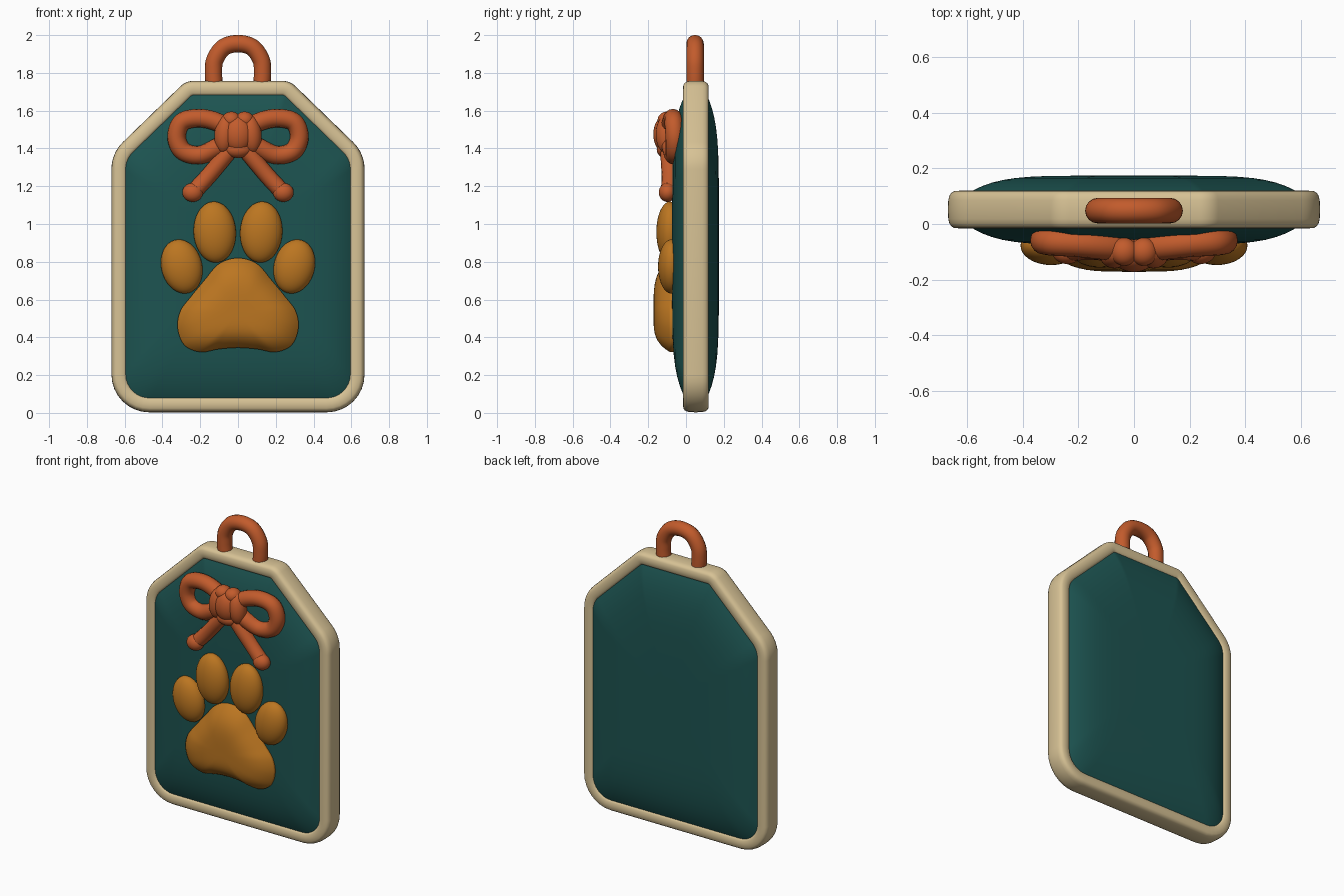
import bpy, bmesh, math
from mathutils import Vector

if "Cube" in bpy.data.objects:
    bpy.data.objects.remove(bpy.data.objects["Cube"])


def material(name, rgb):
    m = bpy.data.materials.new(name)
    m.diffuse_color = (*rgb, 1)
    m.use_nodes = True
    m.node_tree.nodes["Principled BSDF"].inputs["Base Color"].default_value = m.diffuse_color
    return m


TEAL = material("teal fabric", (0.012, 0.088, 0.082))
CREAM = material("cream piping", (0.68, 0.54, 0.30))
ORANGE = material("orange cord", (0.54, 0.105, 0.025))
GOLD = material("gold pads", (0.50, 0.18, 0.015))


def finish(name, bm, mat):
    bmesh.ops.recalc_face_normals(bm, faces=bm.faces)
    me = bpy.data.meshes.new(name)
    bm.to_mesh(me)
    bm.free()
    me.materials.append(mat)
    for p in me.polygons:
        p.use_smooth = True
    ob = bpy.data.objects.new(name, me)
    bpy.context.collection.objects.link(ob)
    return ob


def skin(name, rings, mat, close=False, caps=None):
    """Bridge equal-sized closed rings; caps gives an end point for each end."""
    bm = bmesh.new()
    vs = [[bm.verts.new(p) for p in r] for r in rings]
    n = len(vs[0])
    for k in range(len(vs) if close else len(vs) - 1):
        a, b = vs[k], vs[(k + 1) % len(vs)]
        for i in range(n):
            bm.faces.new((a[i], a[(i + 1) % n], b[(i + 1) % n], b[i]))
    if caps:
        for ring, c in zip((vs[0], vs[-1]), caps):
            cv = bm.verts.new(c)
            for i in range(n):
                bm.faces.new((ring[i], ring[(i + 1) % n], cv))
    return finish(name, bm, mat)


def catmull(pts, closed=False, steps=8):
    pts = [Vector(p) for p in pts]
    n, out = len(pts), []
    get = (lambda i: pts[i % n]) if closed else (lambda i: pts[max(0, min(n - 1, i))])
    for i in range(n if closed else n - 1):
        p0, p1, p2, p3 = (get(i + k) for k in (-1, 0, 1, 2))
        for s in range(steps):
            t = s / steps
            out.append(0.5 * (2 * p1 + (p2 - p0) * t + (2 * p0 - 5 * p1 + 4 * p2 - p3) * t * t
                              + (3 * p1 - p0 - 3 * p2 + p3) * t ** 3))
    return out if closed else out + [pts[-1]]


def tube(name, pts, r, mat, sides=16):
    """Round cord along a smooth path, lying roughly in the front plane."""
    path, rings = catmull(pts), []
    for i, p in enumerate(path):
        t = (path[min(i + 1, len(path) - 1)] - path[max(i - 1, 0)]).normalized()
        u = t.cross(Vector((0, 1, 0))).normalized()
        v = t.cross(u)
        rings.append([p + r * (math.cos(a) * u + math.sin(a) * v)
                      for a in (2 * math.pi * k / sides for k in range(sides))])
    return skin(name, rings, mat, caps=(path[0], path[-1]))


def ball(name, loc, size, mat, tilt=0):
    bm = bmesh.new()
    bmesh.ops.create_uvsphere(bm, u_segments=32, v_segments=20, radius=1)
    ob = finish(name, bm, mat)
    ob.location, ob.scale, ob.rotation_euler = loc, size, (0, tilt, 0)
    return ob


def fillet(corners, steps=8):
    """Closed outline from (x, z, radius) corners."""
    out, n = [], len(corners)
    for i, (x, z, r) in enumerate(corners):
        c = Vector((x, z))
        a = (Vector(corners[i - 1][:2]) - c).normalized()
        b = (Vector(corners[(i + 1) % n][:2]) - c).normalized()
        half = a.angle(b) / 2
        centre = c + (a + b).normalized() * (r / math.sin(half))
        d = r / math.tan(half)
        s, e = (c + a * d - centre).normalized(), (c + b * d - centre).normalized()
        for k in range(steps + 1):
            out.append(centre + s.slerp(e, k / steps).normalized() * r)
    return out


def offset(outline, d):
    """Move a clockwise outline inwards by d."""
    out, n = [], len(outline)
    for i, p in enumerate(outline):
        t = ((p - outline[i - 1]).normalized() + (outline[(i + 1) % n] - p).normalized()).normalized()
        out.append(p + Vector((t.y, -t.x)) * d)
    return out


def cushion(name, outline, centre, front, mid_f, mid_b, back, power, mat):
    """Closed pillow: domed front and back over one outline."""
    c = Vector(centre)
    ts = [math.sin(math.pi / 2 * k / 14) for k in range(1, 15)]
    prof = [(t, mid_f + (front - mid_f) * (1 - t ** power)) for t in ts]
    prof += [(t, mid_b + (back - mid_b) * (1 - t ** power)) for t in reversed(ts)]
    rings = [[(c.x + (p.x - c.x) * t, y, c.y + (p.y - c.y) * t) for p in outline] for t, y in prof]
    return skin(name, rings, mat, caps=((c.x, front, c.y), (c.x, back, c.y)))


# Tag outline, clockwise seen from the front
right = [(0.275, 1.758, 0.1), (0.67, 1.375, 0.2), (0.67, 0.003, 0.2)]
outline = fillet(right + [(-x, z, r) for x, z, r in reversed(right)])

# Padded body
cushion("padded_body", offset(outline, 0.065), (0, 0.88), -0.074, 0.0, 0.105, 0.174, 6, TEAL)

# Piping around the edge: rounded-rectangle section
section = []
for k in range(20):
    a = 2 * math.pi * k / 20
    c, s = math.cos(a), math.sin(a)
    section.append((0.043 + 0.043 * math.copysign(abs(c) ** 0.6, c),
                    0.052 + 0.068 * math.copysign(abs(s) ** 0.6, s)))
skin("edge_piping", [[(p.x, y, p.y) for p in offset(outline, d)] for d, y in section], CREAM, close=True)

# Hanging loop
half = [(-0.125, 1.72), (-0.13, 1.80), (-0.122, 1.87), (-0.075, 1.935)]
arch = half + [(0, 1.955)] + [(-x, z) for x, z in reversed(half)]
tube("hanging_loop", [(x, 0.048, z) for x, z in arch], 0.046, ORANGE)

# Paw: main pad and four toes
pad_r = [(0.10, 0.79), (0.18, 0.70), (0.25, 0.615), (0.305, 0.54), (0.32, 0.45),
         (0.285, 0.36), (0.20, 0.322), (0.10, 0.338)]
pad = [(0, 0.82)] + pad_r + [(0, 0.345)] + [(-x, z) for x, z in reversed(pad_r)]
cushion("paw_pad", catmull(pad, True, 6), (0, 0.53), -0.172, -0.085, -0.06, -0.04, 4, GOLD)
for side, s in (("left", -1), ("right", 1)):
    ball(f"inner_toe_{side}", (s * 0.123, -0.085, 0.957), (0.112, 0.072, 0.162), GOLD, s * 0.06)
    ball(f"outer_toe_{side}", (s * 0.298, -0.078, 0.775), (0.108, 0.07, 0.145), GOLD, s * 0.25)

    # Bow loop, tail and tail end
    bow = [(0.0, -0.09, 1.47), (0.10, -0.08, 1.535), (0.20, -0.07, 1.56), (0.295, -0.065, 1.54),
           (0.325, -0.06, 1.46), (0.29, -0.06, 1.385), (0.20, -0.065, 1.365), (0.10, -0.08, 1.41),
           (0.0, -0.09, 1.46)]
    tube(f"bow_loop_{side}", [(s * x, y, z) for x, y, z in bow], 0.049, ORANGE)
    tail = [(0.02, -0.09, 1.42), (0.08, -0.09, 1.345), (0.16, -0.085, 1.25), (0.235, -0.09, 1.17)]
    tube(f"bow_tail_{side}", [(s * x, y, z) for x, y, z in tail], 0.044, ORANGE)
    ball(f"tail_end_{side}", (s * 0.24, -0.098, 1.167), (0.055, 0.046, 0.05), ORANGE)

    # Side folds of the knot
    ball(f"knot_fold_{side}", (s * 0.07, -0.105, 1.475), (0.055, 0.055, 0.10), ORANGE, s * -0.1)
    ball(f"knot_top_{side}", (s * 0.035, -0.10, 1.55), (0.05, 0.05, 0.045), ORANGE)

# Knot centre and lower fold
ball("knot_centre", (0, -0.115, 1.475), (0.078, 0.058, 0.095), ORANGE)
ball("knot_lower_fold", (0, -0.11, 1.395), (0.07, 0.045, 0.045), ORANGE)
